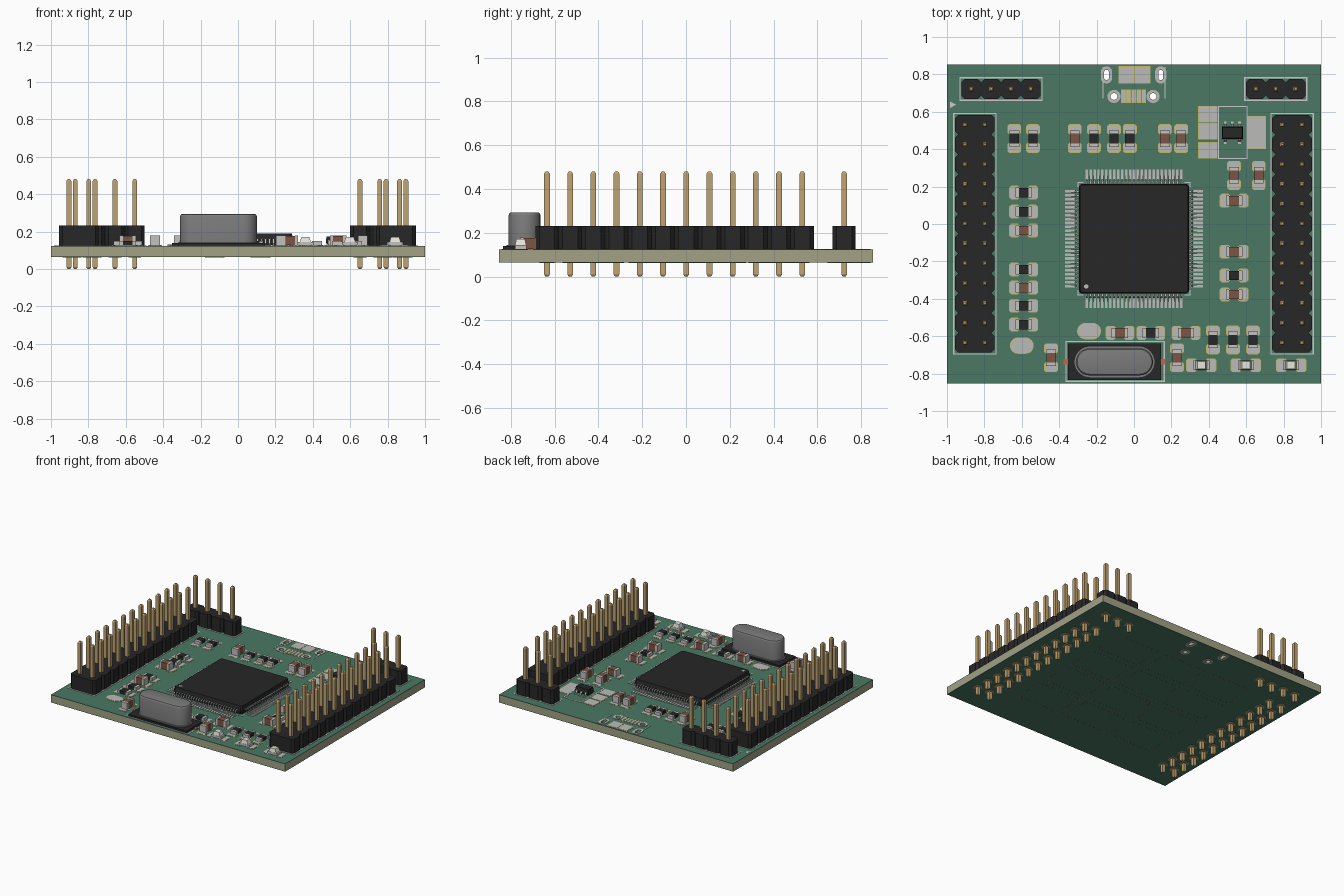
import bpy, bmesh
from math import sin, cos, pi

if "Cube" in bpy.data.objects:
    bpy.data.objects.remove(bpy.data.objects["Cube"])

TOP, BOT = 0.124, 0.064
COL = dict(green=(.07, .19, .125), core=(.36, .36, .24), silk=(.72, .72, .7), pad=(.5, .5, .49),
           copper=(.55, .5, .12), gold=(.52, .37, .17), black=(.02, .02, .02), brown=(.2, .09, .06),
           metal=(.2, .2, .2), tin=(.55, .54, .52), red=(.6, .12, .05), lens=(.8, .8, .74))
MATS, PARTS = {}, {}
for n, c in COL.items():
    MATS[n] = bpy.data.materials.new(n)
    MATS[n].diffuse_color = (*c, 1)


def part(name, mat):
    return PARTS.setdefault(name, (bmesh.new(), mat))[0]


def rect(cx, cy, sx, sy, c=0):
    x, y = sx / 2, sy / 2
    if not c:
        return [(cx - x, cy - y), (cx + x, cy - y), (cx + x, cy + y), (cx - x, cy + y)]
    return [(cx + a, cy + b) for a, b in ((c - x, -y), (x - c, -y), (x, c - y), (x, y - c),
                                          (x - c, y), (c - x, y), (-x, y - c), (-x, c - y))]


def oblong(cx, cy, sx, sy, n=12):
    r, pts = min(sx, sy) / 2, []
    dx, dy = sx / 2 - r, sy / 2 - r
    flip = 0 if dx >= dy else -pi / 2
    for i in range(2 * n):
        s = 1 if i < n else -1
        a = -pi / 2 + pi * (i % n) / (n - 1) + (0 if s > 0 else pi)
        u, v = s * max(dx, dy) + r * cos(a), r * sin(a)
        pts.append((cx + u, cy + v) if flip == 0 else (cx - v, cy + u))
    return pts


def circle(cx, cy, r, n=16):
    return [(cx + r * cos(2 * pi * i / n), cy + r * sin(2 * pi * i / n)) for i in range(n)]


def skin(bm, rings):
    """Join rings of 3D points and cap both ends."""
    vs = [[bm.verts.new(p) for p in r] for r in rings]
    n = len(vs[0])
    for a, b in zip(vs, vs[1:]):
        for i in range(n):
            bm.faces.new((a[i], a[(i + 1) % n], b[(i + 1) % n], b[i]))
    bm.faces.new(vs[0][::-1])
    bm.faces.new(vs[-1])


def loft(bm, *levels):
    skin(bm, [[(x, y, z) for x, y in o] for o, z in levels])


def prism(bm, outline, z0, z1):
    loft(bm, (outline, z0), (outline, z1))


def frame(bm, x0, x1, y0, y1, z0, z1, w=.007):
    for x in (x0, x1):
        prism(bm, rect(x, (y0 + y1) / 2, w, y1 - y0 + w), z0, z1)
    for y in (y0, y1):
        prism(bm, rect((x0 + x1) / 2, y, x1 - x0 - w, w), z0, z1)


def washer(bm, inner, outer, z0, z1):
    loops = [[bm.verts.new((x, y, z)) for x, y in o]
             for o, z in ((inner, z0), (outer, z0), (outer, z1), (inner, z1))]
    n = len(inner)
    for k in range(4):
        a, b = loops[k], loops[(k + 1) % 4]
        for i in range(n):
            bm.faces.new((a[i], a[(i + 1) % n], b[(i + 1) % n], b[i]))


def lead(bm, cx, cy, ang, off, path, w, t=.006):
    c, s = cos(ang), sin(ang)
    skin(bm, [[(cx + c * r - s * o, cy + s * r + c * o, z + dz) for o, dz in
               ((off - w / 2, -t / 2), (off + w / 2, -t / 2), (off + w / 2, t / 2), (off - w / 2, t / 2))]
              for r, z in path])


def pad(outline_fn, cx, cy, sx, sy):
    prism(part('pad_borders', 'copper'), outline_fn(cx, cy, sx + .008, sy + .008), TOP, TOP + .0012)
    prism(part('solder_pads', 'pad'), outline_fn(cx, cy, sx, sy), TOP, TOP + .003)


silk = part('silkscreen_outlines', 'silk')

# circuit board: core with a green layer on both sides
prism(part('board_core', 'core'), rect(0, 0, 2, 1.706), BOT + .003, TOP - .003)
prism(part('board_top_layer', 'green'), rect(0, 0, 2, 1.706), TOP - .003, TOP)
prism(part('board_bottom_layer', 'green'), rect(0, 0, 2, 1.706), BOT, BOT + .003)

# pin headers: first pin x, y, columns, rows, plastic grouping
P = .106
for name, x0, y0, nx, ny in (('left', -.904, -.635, 2, 12), ('right', .792, -.635, 2, 12),
                             ('debug', -.87, .722, 4, 1), ('serial', .652, .722, 3, 1)):
    body, pins = part(name + '_header_body', 'black'), part(name + '_header_pins', 'gold')
    for i in range(nx):
        for j in range(ny):
            x, y = x0 + i * P, y0 + j * P
            thin, full = rect(x, y, .013, .013), rect(x, y, .026, .026)
            loft(pins, (thin, 0), (full, .01), (full, .47), (thin, .48))
            prism(part('pin_solder_rings', 'gold'), circle(x, y, .034, 12), BOT - .002, BOT)
            if ny == 1:
                prism(body, rect(x, y, P, P, .018), TOP, .232)
            elif i == 0:
                prism(body, rect(x + P / 2, y, 2 * P, P, .018), TOP, .232)
    frame(silk, x0 - .06, x0 + (nx - 1) * P + .06, y0 - .06, y0 + (ny - 1) * P + .06, TOP, TOP + .002)
prism(silk, [(-.985, .62), (-.95, .638), (-.985, .656)], TOP, TOP + .002)

# main chip with four rows of gull-wing leads
CY = -.079
body_o, mid_o = rect(0, CY, .575, .575, .012), rect(0, CY, .587, .587, .012)
loft(part('main_chip_body', 'black'), (body_o, .129), (mid_o, .16), (body_o, .191))
prism(part('main_chip_dot', 'pad'), circle(-.255, CY - .255, .012), .19, .1916)
for k in range(4):
    for i in range(25):
        off, a = (i - 12) * .0211, k * pi / 2
        lead(part('main_chip_leads', 'tin'), 0, CY, a, off,
             ((.285, .16), (.308, .16), (.316, .132), (.338, .131)), .0095)
        lead(part('main_chip_pads', 'pad'), 0, CY, a, off, ((.305, TOP + .001), (.37, TOP + .001)), .0135, .004)
for sx in (-1, 1):
    for sy in (-1, 1):
        prism(silk, rect(sx * .285, CY + sy * .3, .03, .006), TOP, TOP + .002)
        prism(silk, rect(sx * .3, CY + sy * .288, .006, .03), TOP, TOP + .002)

# resistors and capacitors


def passive(kind, x, y, vert):
    def size(a, b):
        return (b, a) if vert else (a, b)
    h = TOP + (.026 if kind == 'R' else .054)
    name, mat = ('resistor_bodies', 'black') if kind == 'R' else ('capacitor_bodies', 'brown')
    prism(part(name, mat), rect(x, y, *size(.06, .05)), TOP + .003, h - .001)
    for s in (-1, 1):
        dx, dy = size(s * .035, 0)
        prism(part('component_end_caps', 'tin'), rect(x + dx, y + dy, *size(.018, .053)), TOP + .002, h)
        dx, dy = size(s * .049, 0)
        pad(lambda *a: rect(*a, .01), x + dx, y + dy, *size(.048, .066))


for kind, x, ys in (('R', -.59, (.168, .066, -.243, -.437, -.538)), ('C', -.59, (-.035, -.34)),
                    ('C', .535, (.125, -.148, -.377)), ('R', .535, (-.275,)),
                    ('C', -.075, (-.582,)), ('R', .09, (-.582,)), ('C', .278, (-.582,))):
    for y in ys:
        passive(kind, x, y, False)
for kind, y, xs in (('R', .457, (-.64, -.54, -.214, -.107, -.022)), ('C', .457, (-.317, .165, .252)),
                    ('C', .26, (.535, .667)), ('C', -.715, (-.443, .23)), ('R', -.62, (.422, .529, .636))):
    for x in xs:
        passive(kind, x, y, True)

# indicator lights
for x in (.36, .598, .84):
    y = -.755
    prism(part('light_bases', 'tin'), rect(x, y, .085, .053), TOP + .002, TOP + .02)
    loft(part('light_lenses', 'lens'), (rect(x, y, .06, .05), TOP + .02), (rect(x, y, .042, .04), TOP + .048))
    for s in (-1, 1):
        pad(lambda *a: rect(*a, .01), x + s * .052, y, .05, .066)

# crystal: plastic base, flange, rounded metal can
QX, QY = -.104, -.737
prism(part('crystal_base', 'black'), rect(QX, QY, .498, .195), TOP + .002, TOP + .015)
prism(part('crystal_flange', 'metal'), oblong(QX, QY, .428, .165), TOP + .015, TOP + .021)
loft(part('crystal_can', 'metal'), *[(oblong(QX, QY, .412 - d, .145 - d), z) for d, z in
     ((0, TOP + .02), (0, .281), (.004, .287), (.012, .292), (.026, .294))])
for s in (-1, 1):
    prism(part('crystal_leads', 'red'), rect(QX + s * .25, QY, .045, .03), TOP, TOP + .008)
frame(silk, QX - .26, QX + .265, -.84, -.628, TOP, TOP + .002)

# small regulator and its large pads
loft(part('regulator_body', 'black'), (rect(.526, .488, .105, .06), TOP + .006),
     (rect(.526, .488, .113, .066), TOP + .026), (rect(.526, .488, .105, .058), TOP + .05))
for a, offs in ((pi / 2, (-.038, 0, .038)), (-pi / 2, (-.038, .038))):
    for o in offs:
        lead(part('regulator_leads', 'tin'), .526, .488, a, o,
             ((.028, TOP + .025), (.04, TOP + .025), (.046, TOP + .005), (.06, TOP + .004)), .014)
for y in (.588, .495, .394):
    pad(rect, .395, y, .096, .08)
pad(rect, .653, .489, .096, .17)
frame(silk, .452, .604, .35, .628, TOP, TOP + .002)

# connector footprint: shield pads, contacts and holes
for x in (-.04, .045):
    pad(rect, x, .797, .08, .086)
for i in range(5):
    pad(rect, -.002 + (i - 2) * .027, .683, .017, .062)
cut = part('hole_cutter', 'core')
for sx, xs, xr in ((-1, -.147, -.107), (1, .143, .102)):
    slot, hole = oblong(xs, .797, .026, .055), circle(xr, .682, .018, 24)
    for o in (slot, hole):
        prism(cut, o, BOT - .1, TOP + .1)
    washer(part('plated_holes', 'pad'), slot, oblong(xs, .797, .06, .092), TOP, TOP + .003)
    washer(part('plated_holes', 'pad'), hole, circle(xr, .682, .035, 24), TOP, TOP + .003)
    washer(part('plated_holes', 'pad'), slot, oblong(xs, .797, .06, .092), BOT - .002, BOT)
    washer(part('plated_holes', 'pad'), hole, circle(xr, .682, .035, 24), BOT - .002, BOT)
    prism(silk, rect(sx * .165, .755, .006, .17), TOP, TOP + .002)
prism(silk, rect(0, .672, .06, .004), TOP, TOP + .002)

# solder jumpers
pad(oblong, -.24, -.573, .12, .08)
pad(oblong, -.6, -.65, .12, .08)

# outlined boxes on the underside
for i in range(3):
    for j in range(4):
        frame(part('underside_outlines', 'metal'), -.6 + i * .42, -.24 + i * .42,
              -.55 + j * .29, -.31 + j * .29, BOT - .001, BOT, .006)

# turn every part into an object
objs = {}
for name, (bm, mat) in PARTS.items():
    bmesh.ops.recalc_face_normals(bm, faces=bm.faces)
    me = bpy.data.meshes.new(name)
    bm.to_mesh(me)
    bm.free()
    me.materials.append(MATS[mat])
    objs[name] = bpy.data.objects.new(name, me)
    bpy.context.collection.objects.link(objs[name])
objs['hole_cutter'].hide_render = True
for n in ('board_core', 'board_top_layer', 'board_bottom_layer'):
    m = objs[n].modifiers.new('holes', 'BOOLEAN')
    m.operation, m.object, m.solver = 'DIFFERENCE', objs['hole_cutter'], 'EXACT'
for n in ('crystal_can', 'crystal_flange', 'plated_holes'):
    bpy.ops.object.select_all(action='DESELECT')
    objs[n].select_set(True)
    bpy.context.view_layer.objects.active = objs[n]
    bpy.ops.object.shade_smooth_by_angle()

for m in bpy.data.materials:
    if m.users and not m.is_grease_pencil:
        m.use_nodes = True
        m.node_tree.nodes["Principled BSDF"].inputs["Base Color"].default_value = m.diffuse_color
